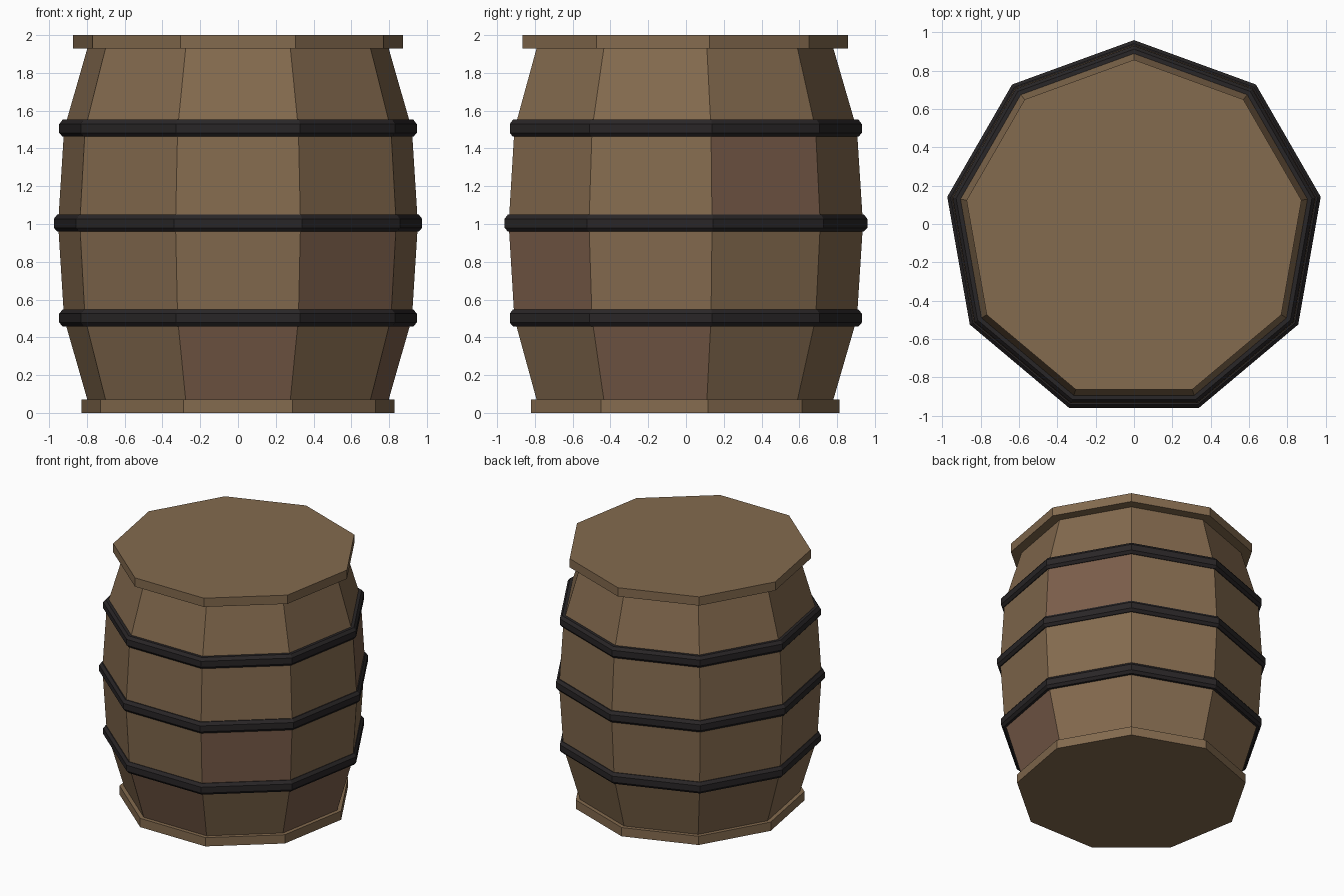
import bpy, bmesh
from math import cos, sin, radians

if "Cube" in bpy.data.objects:
    bpy.data.objects.remove(bpy.data.objects["Cube"])

SIDES = 9
Y_OFF = -0.03  # nonagon axis, so the bounding box is centred


def material(name, rgb):
    m = bpy.data.materials.new(name)
    m.diffuse_color = (*rgb, 1)
    m.use_nodes = True
    m.node_tree.nodes["Principled BSDF"].inputs["Base Color"].default_value = m.diffuse_color
    return m


wood = material("wood", (0.23, 0.145, 0.077))
dark_wood = material("reddish_wood", (0.195, 0.11, 0.068))
iron = material("iron", (0.022, 0.019, 0.020))


def lathe(name, profile, mats, closed=False, caps=False, accents=()):
    """Turn (radius, z) points round the axis into a flat nine-sided shell."""
    bm = bmesh.new()
    rings = []
    for r, z in profile:
        rings.append([bm.verts.new((r * cos(radians(90 + 40 * k)),
                                    r * sin(radians(90 + 40 * k)) + Y_OFF, z))
                      for k in range(SIDES)])
    n = len(rings)
    for i in range(n if closed else n - 1):
        a, b = rings[i], rings[(i + 1) % n]
        for k in range(SIDES):
            j = (k + 1) % SIDES
            f = bm.faces.new((a[k], a[j], b[j], b[k]))
            if (k, i) in accents:
                f.material_index = 1
    if caps:
        bm.faces.new(rings[0][::-1])
        bm.faces.new(rings[-1])
    bmesh.ops.recalc_face_normals(bm, faces=bm.faces[:])
    me = bpy.data.meshes.new(name)
    bm.to_mesh(me)
    bm.free()
    for m in mats:
        me.materials.append(m)
    ob = bpy.data.objects.new(name, me)
    bpy.context.collection.objects.link(ob)
    return ob


# Bulging staves, with a few redder planks (side, tier)
lathe("barrel_body",
      [(0.81, 0.07), (0.935, 0.5), (0.967, 1.0), (0.935, 1.5), (0.81, 1.93)],
      [wood, dark_wood], accents={(4, 0), (6, 0), (7, 2), (5, 1)})

# End boards
lathe("bottom_board", [(0.842, 0), (0.842, 0.07)], [wood], caps=True)
lathe("lid", [(0.888, 1.93), (0.888, 2.0)], [wood], caps=True)

# Chamfered iron hoops
for name, r, z in (("lower_hoop", 0.961, 0.503),
                   ("middle_hoop", 0.99, 1.005),
                   ("upper_hoop", 0.961, 1.507)):
    lathe(name, [(r - 0.06, z - 0.045), (r - 0.018, z - 0.045), (r, z - 0.025),
                 (r, z + 0.022), (r - 0.018, z + 0.045), (r - 0.06, z + 0.045)],
          [iron], closed=True)
